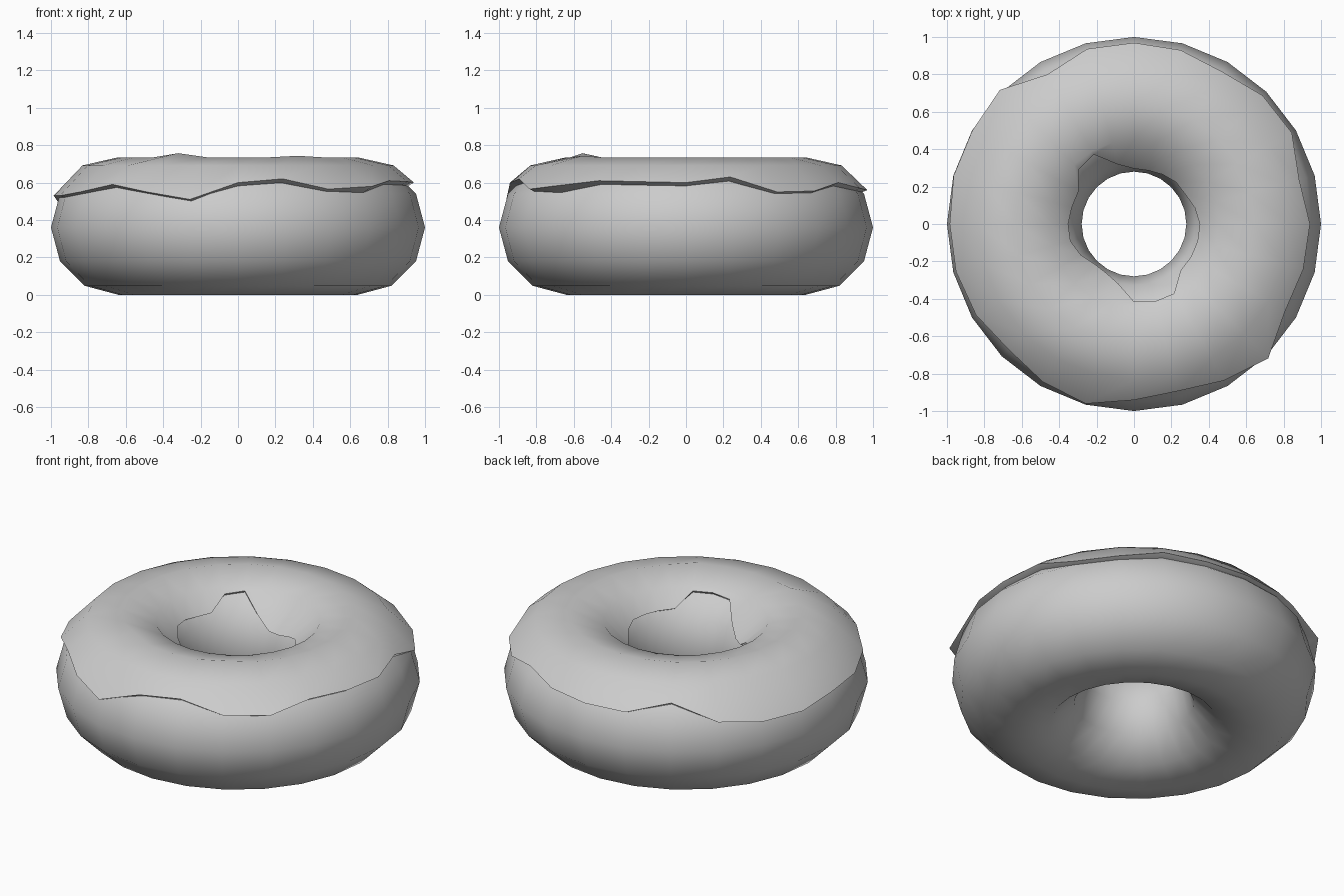
import bpy, bmesh
from math import sin, cos, asin, pi, radians

if "Cube" in bpy.data.objects:
    bpy.data.objects.remove(bpy.data.objects["Cube"])

N = 24
MAJOR, MINOR = 0.64, 0.36


def ring_mesh(name, rows_at, closed, smooth_angle):
    """Sweep a section (minor angle, minor radius) round the z axis."""
    bm = bmesh.new()
    grid = []
    for i in range(N):
        a = 2 * pi * i / N
        col = []
        for phi, r in rows_at(i):
            d = MAJOR + r * cos(phi)
            col.append(bm.verts.new((d * cos(a), d * sin(a), MINOR + r * sin(phi))))
        grid.append(col)
    rows = len(grid[0])
    for i in range(N):
        p, q = grid[i], grid[(i + 1) % N]
        for j in range(rows if closed else rows - 1):
            k = (j + 1) % rows
            bm.faces.new((p[j], q[j], q[k], p[k]))
    bmesh.ops.recalc_face_normals(bm, faces=bm.faces)
    mesh = bpy.data.meshes.new(name)
    bm.to_mesh(mesh)
    bm.free()
    obj = bpy.data.objects.new(name, mesh)
    bpy.context.collection.objects.link(obj)
    bpy.ops.object.select_all(action='DESELECT')
    obj.select_set(True)
    bpy.context.view_layer.objects.active = obj
    bpy.ops.object.shade_smooth_by_angle(angle=radians(smooth_angle))
    return obj


# dough: plain 24 x 12 torus
ring_mesh("dough", lambda i: [(2 * pi * j / 12, MINOR) for j in range(12)], True, 80)

# icing: height of the dripping outer and inner rims, every 15 degrees
OUTER = [.60, .63, .55, .555, .60, .57, .56, .56, .62, .54, .50, .50,
         .53, .53, .55, .59, .55, .51, .60, .62, .565, .58, .61, .605]
INNER = [.60, .58, .55, .55, .53, .51, .51, .57, .67, .66, .59, .59,
         .60, .60, .57, .52, .52, .57, .66, .67, .67, .60, .60, .60]
LIFT = {16: 0.022, 20: 0.008}      # small bumps on the crest
FLARE = {9: 0.03, 21: 0.05}        # rim pulled away from the dough


def icing_rows(i):
    r_out = 0.385 + FLARE.get(i, 0)
    r_in = 0.375
    po = asin((OUTER[i] - MINOR) / r_out)
    pi_ = pi - asin((INNER[i] - MINOR) / r_in)
    return [(po + 0.02, 0.34), (po, r_out),
            (radians(60), 0.383), (radians(90), 0.375 + LIFT.get(i, 0)),
            (radians(120), 0.38),
            (pi_, r_in), (pi_ - 0.02, 0.34)]


ring_mesh("icing", icing_rows, True, 60)
